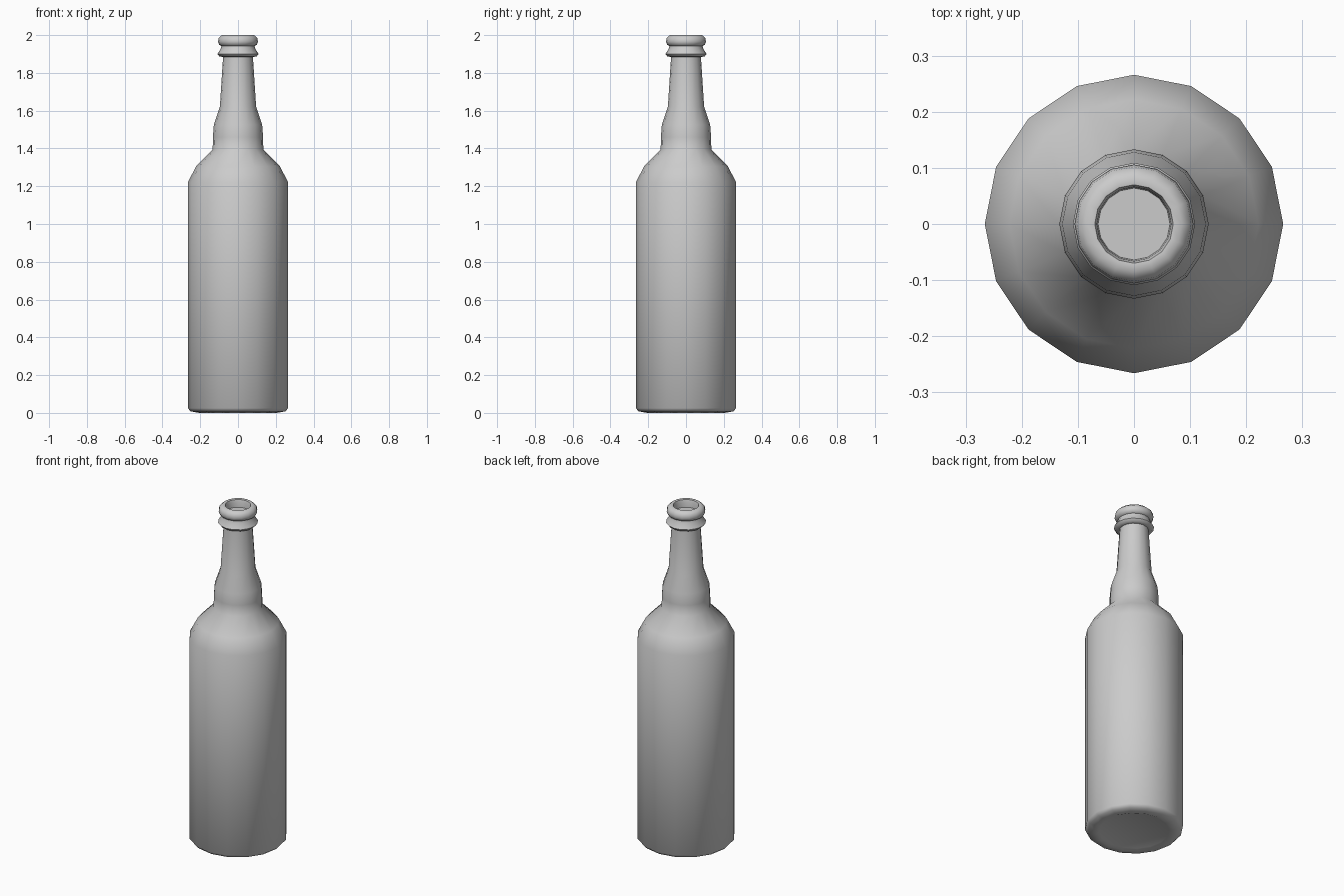
import bpy, bmesh, math

if "Cube" in bpy.data.objects:
    bpy.data.objects.remove(bpy.data.objects["Cube"])

SIDES = 16


def lathe(name, profile):
    """Revolve a (radius, height) profile around z and cap both ends."""
    bm = bmesh.new()
    rings = []
    for r, z in profile:
        rings.append([bm.verts.new((r * math.cos(2 * math.pi * i / SIDES),
                                    r * math.sin(2 * math.pi * i / SIDES), z))
                      for i in range(SIDES)])
    for low, high in zip(rings, rings[1:]):
        for i in range(SIDES):
            j = (i + 1) % SIDES
            bm.faces.new((low[i], low[j], high[j], high[i]))
    bm.faces.new(rings[0][::-1])
    bm.faces.new(rings[-1])
    mesh = bpy.data.meshes.new(name)
    bm.to_mesh(mesh)
    bm.free()
    obj = bpy.data.objects.new(name, mesh)
    bpy.context.collection.objects.link(obj)
    bpy.context.view_layer.objects.active = obj
    obj.select_set(True)
    bpy.ops.object.shade_smooth_by_angle(angle=math.radians(60))
    return obj


lathe("bottle", [
    # base and body
    (0.19, 0.006), (0.205, 0.0), (0.25, 0.008), (0.266, 0.025), (0.266, 1.22),
    # shoulder
    (0.222, 1.305), (0.134, 1.395),
    # bulged neck
    (0.133, 1.46), (0.128, 1.525), (0.096, 1.62), (0.079, 1.885),
    # collar ring
    (0.098, 1.886), (0.109, 1.90), (0.09, 1.93), (0.088, 1.943),
    # rounded lip
    (0.099, 1.948), (0.106, 1.965), (0.102, 1.985), (0.085, 2.0),
    # mouth recess
    (0.07, 1.998), (0.066, 1.985), (0.064, 1.955),
])
